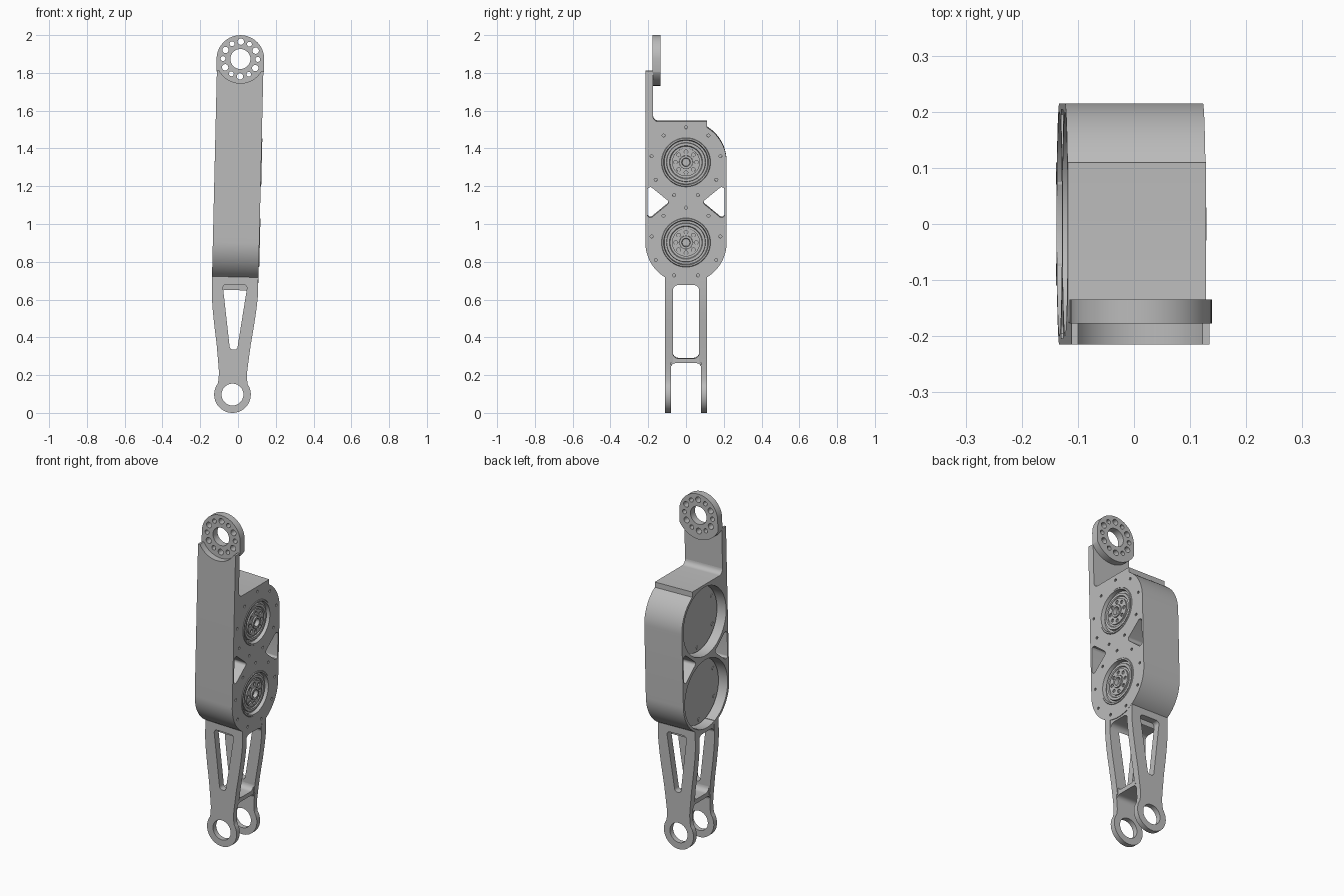
import bpy, bmesh
from math import sin, cos, tan, pi, radians
from mathutils import Matrix, Vector

if "Cube" in bpy.data.objects:
    bpy.data.objects.remove(bpy.data.objects["Cube"])

GREY = (0.5, 0.5, 0.5, 1)
metal = bpy.data.materials.new("grey_metal")
metal.use_nodes = True
metal.diffuse_color = GREY
metal.node_tree.nodes["Principled BSDF"].inputs["Base Color"].default_value = GREY

# The whole limb leans slightly sideways
LEAN = Matrix.Translation((-0.0315, 0, 0)) @ Matrix.Rotation(0.0236, 4, 'Y')
HALF = 0.123
AXLES = (0.905, 1.33)
PAD_Z = 1.874


def arc(cu, cv, r, a0=0, a1=360, n=32):
    steps = n if a1 - a0 == 360 else n + 1
    angles = [radians(a0 + (a1 - a0) * i / n) for i in range(steps)]
    return [(cu + r * cos(a), cv + r * sin(a)) for a in angles]


def ring_of(count, radius, z, hole, start=0, n=12):
    """Small circles spaced evenly around a centre at height z."""
    angles = [radians(start + 360 * k / count) for k in range(count)]
    return [arc(radius * cos(a), z + radius * sin(a), hole, n=n) for a in angles]


def rounded(points, r, n=6):
    """Round every corner of a polygon with radius r."""
    out = []
    for i, p in enumerate(points):
        p = Vector(p)
        a = (Vector(points[i - 1]) - p).normalized()
        b = (Vector(points[(i + 1) % len(points)]) - p).normalized()
        half = a.angle(b) / 2
        centre = p + (a + b).normalized() * (r / sin(half))
        start = p + a * (r / tan(half)) - centre
        end = p + b * (r / tan(half)) - centre
        for k in range(n + 1):
            out.append(tuple(centre + start.lerp(end, k / n).normalized() * r))
    return out


def finish(name, bm):
    bmesh.ops.recalc_face_normals(bm, faces=bm.faces)
    bm.transform(LEAN)
    mesh = bpy.data.meshes.new(name)
    bm.to_mesh(mesh)
    bm.free()
    mesh.materials.append(metal)
    obj = bpy.data.objects.new(name, mesh)
    bpy.context.collection.objects.link(obj)
    bpy.ops.object.select_all(action='DESELECT')
    obj.select_set(True)
    bpy.context.view_layer.objects.active = obj
    bpy.ops.object.shade_smooth_by_angle(angle=radians(30))


def prism(name, loops, axis, t0, t1):
    """Extrude an outline with holes along x (drawn in y, z) or y (drawn in x, z)."""
    bm = bmesh.new()
    rims = ([], [])
    for loop in loops:
        ends = []
        for t, rim in zip((t0, t1), rims):
            verts = [bm.verts.new((t, u, v) if axis == 'x' else (u, t, v)) for u, v in loop]
            rim += [bm.edges.new((verts[i - 1], verts[i])) for i in range(len(verts))]
            ends.append(verts)
        a, b = ends
        for i in range(len(a)):
            bm.faces.new((a[i - 1], a[i], b[i], b[i - 1]))
    normal = (1, 0, 0) if axis == 'x' else (0, 1, 0)
    for rim in rims:
        bmesh.ops.triangle_fill(bm, edges=rim, use_beauty=True, normal=normal)
    finish(name, bm)


def lathe(name, profile, z, steps=48):
    """Spin a (radius, x) profile around the axle at height z."""
    bm = bmesh.new()
    verts = [bm.verts.new((HALF + x, r, z)) for r, x in profile]
    edges = [bm.edges.new(pair) for pair in zip(verts, verts[1:])]
    bmesh.ops.spin(bm, geom=verts + edges, cent=(0, 0, z), axis=(1, 0, 0),
                   angle=2 * pi, steps=steps)
    bmesh.ops.remove_doubles(bm, verts=bm.verts, dist=0.0002)
    finish(name, bm)


# Housing: motor shell, hub plate and drilled plate face
outline = (arc(0, AXLES[0], 0.215, 180, 360, 48) + arc(0, AXLES[1], 0.215, 0, 59, 16)
           + [(0.11, 1.545)] + arc(-0.145, 1.575, 0.03, 270, 180, 6) + [(-0.215, 1.575)])
windows = [rounded([(s * 0.204, 1.02), (s * 0.204, 1.215), (s * 0.085, 1.118)], 0.015)
           for s in (-1, 1)]
bores = [arc(0, z, 0.2, n=56) for z in AXLES]
openings = [arc(0, z, 0.13, n=48) for z in AXLES]
screw_holes = [hole for z in AXLES for hole in ring_of(9, 0.185, z, 0.008, start=90, n=10)]
prism("motor_shell", [outline] + windows + bores, 'x', -HALF, 0.09)
prism("hub_plate", [outline] + windows + openings, 'x', 0.09, 0.111)
prism("drilled_plate", [outline] + windows + openings + screw_holes, 'x', 0.111, HALF)

# Arm rising from the front, scooped around the pad
scoop = arc(0, PAD_Z, 0.128, 210, 330, 24)
prism("arm", [[(-HALF, 1.575), (HALF, 1.575), (HALF, 1.81)] + scoop[::-1] + [(-HALF, 1.81)]],
      'y', -0.215, -0.175)

# Drilled mounting pad at the top of the arm
pad_outline = (arc(0, PAD_Z, 0.126, 0, 180, 32) + [(-0.126, 1.81)]
               + arc(0, PAD_Z, 0.142, 208, 332, 20) + [(0.126, 1.81)])
prism("mounting_pad", [pad_outline, arc(0, PAD_Z, 0.053)]
      + ring_of(6, 0.092, PAD_Z, 0.017, start=30, n=16)
      + ring_of(6, 0.092, PAD_Z, 0.013, n=16), 'y', -0.177, -0.135)

# Forked lower leg: two tapering side plates, thicker above the fork
upper_side = [(0.122, 0.72), (0.122, 0.62), (0.116, 0.55), (0.106, 0.47), (0.09, 0.36),
              (0.08, 0.27)]
lower_side = [(0.075, 0.22), (0.075, 0.18)] + arc(0, 0.097, 0.097, 35, -85, 24)


def mirrored(half):
    return half + [(-x, z) for x, z in reversed(half)]


slot = rounded([(-0.066, 0.68), (-0.019, 0.335), (0.019, 0.335), (0.066, 0.68)], 0.018)
for label, s in (("front", -1), ("back", 1)):
    prism(label + "_leg_plate", [mirrored(upper_side + lower_side), slot,
                                 arc(0, 0.097, 0.058)], 'y', s * 0.08, s * 0.11)
    prism(label + "_leg_thickening", [mirrored(upper_side), slot], 'y', s * 0.07, s * 0.08)

# Blocks joining the two leg plates
prism("leg_crossbar", [arc(-0.04, 0.32, 0.03, 180, 270, 6) + arc(0.04, 0.32, 0.03, 270, 359, 6)
                       + arc(0.055, 0.24, 0.025, 0, 90, 6) + arc(-0.055, 0.24, 0.025, 90, 180, 6)],
      'x', -0.077, 0.077)
prism("leg_top_block", [[(-0.072, 0.7), (-0.07, 0.65)] + arc(-0.04, 0.65, 0.03, 175, 90, 6)
                        + arc(0.04, 0.65, 0.03, 90, 5, 6) + [(0.07, 0.65), (0.072, 0.7)]],
      'x', -0.119, 0.119)

# Stepped hubs on one side, motor covers on the other
hub_steps = [(0, -0.03), (0.131, -0.03), (0.131, -0.004), (0.127, 0.003), (0.119, 0.003),
             (0.115, -0.018), (0.104, -0.018), (0.102, -0.008), (0.088, -0.008),
             (0.084, -0.014), (0.035, -0.014), (0.035, 0.002), (0.023, 0.002),
             (0.02, -0.02), (0, -0.02)]
for label, z in zip(("lower", "upper"), AXLES):
    lathe(label + "_hub", hub_steps, z)
    prism(label + "_hub_flange", [arc(0, z, 0.074, n=40), arc(0, z, 0.036, n=40)]
          + ring_of(8, 0.055, z, 0.01), 'x', HALF - 0.014, HALF - 0.006)
    prism(label + "_motor", [arc(0, z, 0.19, n=56)], 'x', -0.07, 0.092)
    for k, screw in enumerate(ring_of(6, 0.165, z, 0.011, start=30)):
        prism(label + "_cover_screw_" + str(k + 1), [screw], 'x', -0.074, -0.068)
